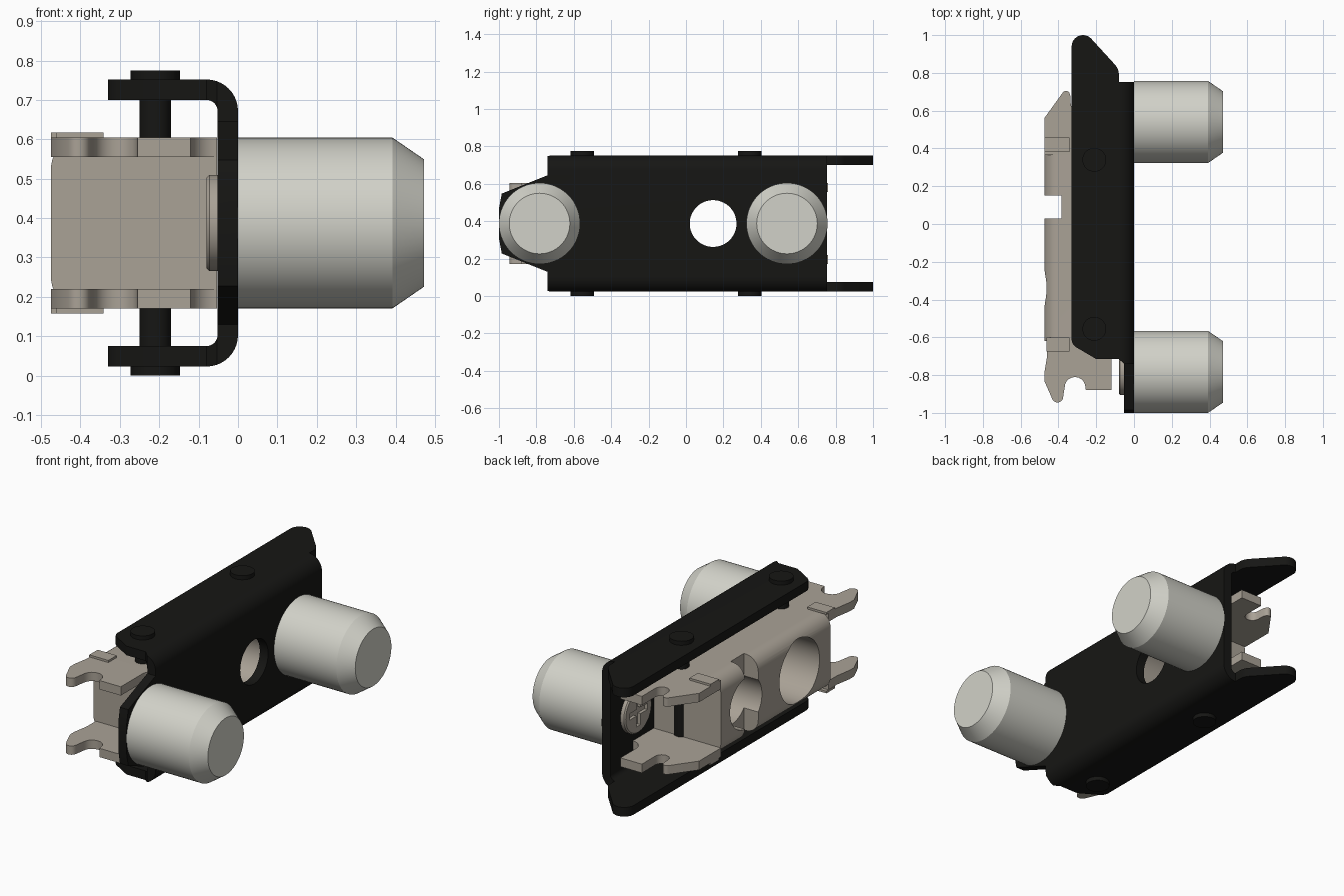
import bpy, bmesh
from math import sin, cos, radians, pi

if "Cube" in bpy.data.objects:
    bpy.data.objects.remove(bpy.data.objects["Cube"])

ZC = 0.3875  # mid height


def material(name, rgb):
    m = bpy.data.materials.new(name)
    m.diffuse_color = (*rgb, 1)
    m.use_nodes = True
    m.node_tree.nodes["Principled BSDF"].inputs["Base Color"].default_value = m.diffuse_color
    return m


BLACK = material("black_steel", (0.008, 0.008, 0.007))
TAN = material("tan_metal", (0.40, 0.36, 0.305))
SILVER = material("light_metal", (0.64, 0.64, 0.58))


def arc(cx, cy, r, a0, a1, n=10):
    return [(cx + r * cos(radians(a0 + (a1 - a0) * i / n)),
             cy + r * sin(radians(a0 + (a1 - a0) * i / n))) for i in range(n + 1)]


def to_object(bm, name, mat):
    bmesh.ops.recalc_face_normals(bm, faces=bm.faces)
    me = bpy.data.meshes.new(name)
    bm.to_mesh(me)
    bm.free()
    ob = bpy.data.objects.new(name, me)
    bpy.context.collection.objects.link(ob)
    if mat:
        me.materials.append(mat)
    return ob


def prism(name, pts, axis, lo, hi, mat=None):
    """Extrude a 2D outline along an axis."""
    put = {'x': lambda p, t: (t, p[0], p[1]),
           'y': lambda p, t: (p[0], t, p[1]),
           'z': lambda p, t: (p[0], p[1], t)}[axis]
    bm = bmesh.new()
    f = bm.faces.new([bm.verts.new(put(p, lo)) for p in pts])
    move = put((0, 0), hi - lo)
    ext = bmesh.ops.extrude_face_region(bm, geom=[f], use_keep_orig=True)
    bmesh.ops.translate(bm, vec=move, verts=[v for v in ext['geom'] if isinstance(v, bmesh.types.BMVert)])
    return to_object(bm, name, mat)


def rect(a0, b0, a1, b1):
    return [(a0, b0), (a1, b0), (a1, b1), (a0, b1)]


def lathe(name, prof, axis, ca, cb, mat, n=64):
    """Turn (position, radius) pairs around an x or z axis."""
    bm = bmesh.new()
    rings = []
    for t, r in prof:
        c = [(ca + r * cos(2 * pi * i / n), cb + r * sin(2 * pi * i / n)) for i in range(n)]
        rings.append([bm.verts.new((t, *p) if axis == 'x' else (*p, t)) for p in c])
    for a, b in zip(rings, rings[1:]):
        for i in range(n):
            bm.faces.new((a[i], a[(i + 1) % n], b[(i + 1) % n], b[i]))
    bm.faces.new(rings[0])
    bm.faces.new(rings[-1])
    return to_object(bm, name, mat)


def boolean(ob, cutter, op='DIFFERENCE'):
    m = ob.modifiers.new("cut", 'BOOLEAN')
    m.operation, m.solver, m.object = op, 'EXACT', cutter
    bpy.context.view_layer.objects.active = ob
    bpy.ops.object.modifier_apply(modifier=m.name)
    bpy.data.objects.remove(cutter)


def bore(ob, y, r):
    boolean(ob, prism("bore", arc(y, ZC, r, 0, 354.375, 63), 'x', -0.6, 0.1))


# Outer U bracket: C section, trimmed by top and side outlines
section = ([(-0.33, 0.023)] + arc(-0.08, 0.103, 0.08, -90, 0) + arc(-0.08, 0.672, 0.08, 0, 90)
           + [(-0.33, 0.752), (-0.33, 0.7)] + arc(-0.08, 0.672, 0.028, 90, 0)
           + arc(-0.08, 0.103, 0.028, 0, -90) + [(-0.33, 0.075)])
bracket = prism("outer_bracket", section, 'y', -1.02, 1.02, BLACK)
plan = ([(0.1, -1), (0.1, 0.753), (-0.08, 0.753)] + arc(-0.16, 0.79, 0.08, 0, 45, 6)
        + arc(-0.27, 0.94, 0.06, 45, 180, 14) + arc(-0.28, -0.61, 0.05, 180, 235, 6)
        + [(-0.2, -0.715), (-0.08, -0.715), (-0.053, -0.74), (-0.053, -1)])
boolean(bracket, prism("plan", plan, 'z', -0.1, 0.9), 'INTERSECT')
half = [(-1.0, 0.08), (-0.985, 0.16), (-0.74, 0.258), (-0.74, 0.5), (1.1, 0.5)]
side = [(y, ZC + h) for y, h in half] + [(y, ZC - h) for y, h in reversed(half)]
boolean(bracket, prism("side", side, 'x', -0.5, 0.2), 'INTERSECT')
bore(bracket, 0.145, 0.125)

# Pivot pins with flat heads
for i, y in enumerate((0.34, -0.555)):
    lathe(f"pivot_pin_{i}", [(0, 0.063), (0.024, 0.063), (0.024, 0.04), (0.751, 0.04),
                             (0.751, 0.063), (0.775, 0.063)], 'z', -0.21, y, BLACK, 40)

# Rollers and their cross-slotted screw heads
for i, y in enumerate((0.54, -0.783)):
    lathe(f"roller_{i}", [(0, 0.217), (0.392, 0.217), (0.472, 0.162)], 'x', y, ZC, SILVER)
    head = lathe(f"screw_head_{i}", [(-0.05, 0.122), (-0.073, 0.122), (-0.08, 0.115)], 'x', y, ZC, TAN, 48)
    a, b = 0.018, 0.08
    cross = [(-b, -a), (-a, -a), (-a, -b), (a, -b), (a, -a), (b, -a),
             (b, a), (a, a), (a, b), (-a, b), (-a, a), (-b, a)]
    boolean(head, prism("cross", [(y + p, ZC + q) for p, q in cross], 'x', -0.1, -0.062))

# Inner block with rounded outer edges, two bores and a slot
T, B = 0.605, 0.17
block = prism("inner_block", [(-0.053, B), (-0.053, T)] + arc(-0.395, T - 0.08, 0.08, 90, 180)
              + arc(-0.395, B + 0.08, 0.08, 180, 270), 'y', -0.62, 0.365, TAN)
bore(block, 0.14, 0.143)
bore(block, -0.34, 0.18)
boolean(block, prism("slot", rect(-0.6, 0.03, -0.385, 0.15), 'z', 0, 0.9))

# Forked end plates and raised tabs, mirrored top and bottom
rear = ([(-0.053, 0.365), (-0.053, 0.55)] + arc(-0.053, 0.62, 0.067, 270, 180, 8)
        + [(-0.12, 0.76), (-0.255, 0.76), (-0.255, 0.65)]
        + arc(-0.295, 0.64, 0.04, 0, -180) + [(-0.337, 0.68)]
        + arc(-0.36, 0.685, 0.02, 30, 145, 6) + [(-0.475, 0.56), (-0.475, 0.365)])
front = ([(-0.053, -0.62)] + arc(-0.053, -0.69, 0.067, 90, 180, 8)
         + [(-0.12, -0.88), (-0.255, -0.88)] + arc(-0.312, -0.865, 0.055, 0, 180)
         + arc(-0.405, -0.915, 0.03, 0, -150, 8)
         + [(-0.475, -0.83), (-0.475, -0.79), (-0.46, -0.7), (-0.46, -0.62)])
for side_name, lo, hi, t0, t1 in (("top", T - 0.05, T, T, T + 0.012), ("bottom", B, B + 0.05, B - 0.012, B)):
    prism(f"rear_fork_{side_name}", rear, 'z', lo, hi, TAN)
    prism(f"front_fork_{side_name}", front, 'z', lo, hi, TAN)
    for end, y0, x0 in (("rear", 0.382, -0.475), ("front", -0.675, -0.462)):
        prism(f"{end}_tab_{side_name}", rect(x0, y0, -0.342, y0 + 0.075), 'z', t0, t1, TAN)

# Smooth curved walls, keep hard edges
bpy.ops.object.select_all(action='SELECT')
bpy.context.view_layer.objects.active = block
bpy.ops.object.shade_smooth_by_angle(angle=radians(25))
